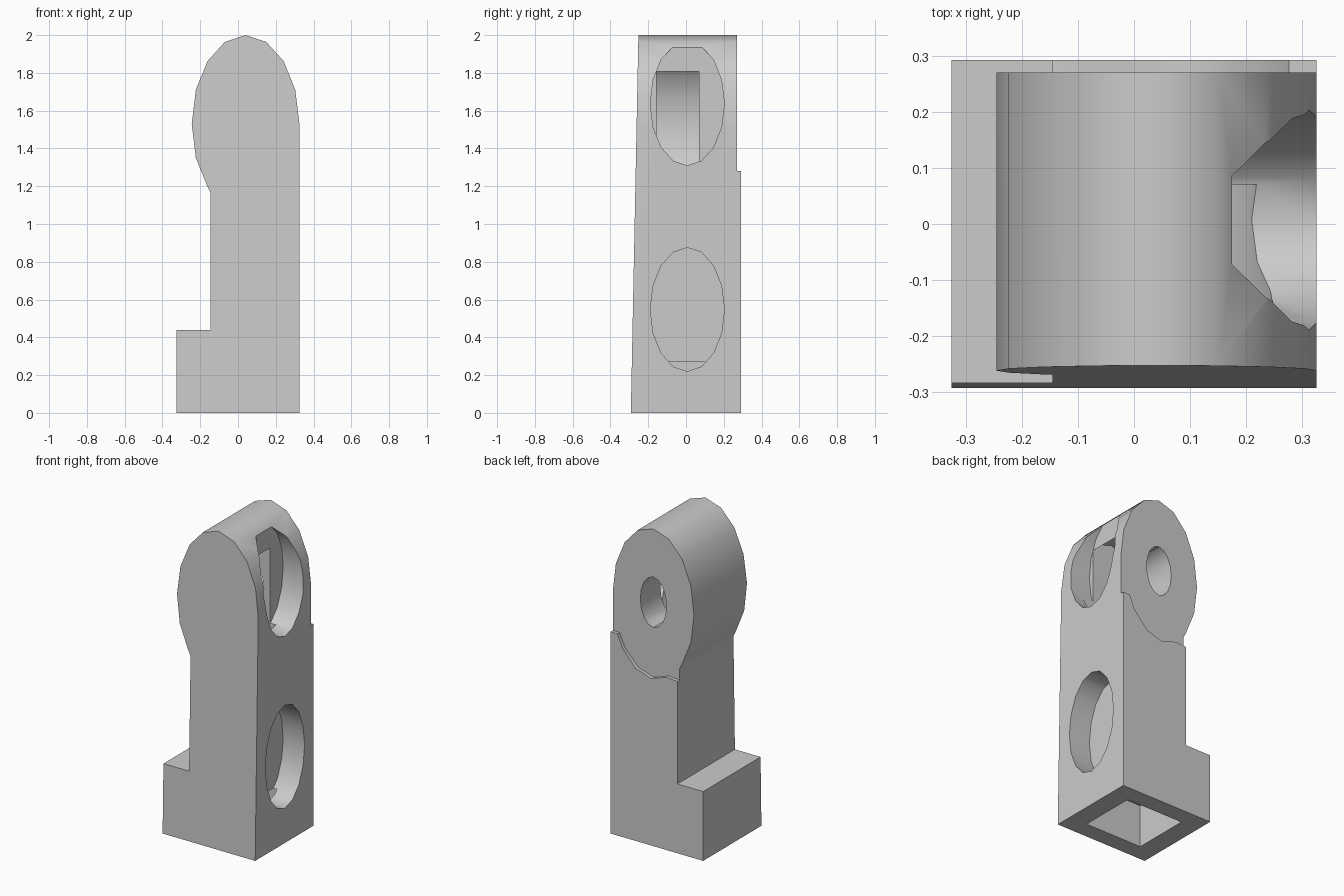
import bpy, bmesh, math

if "Cube" in bpy.data.objects:
    bpy.data.objects.remove(bpy.data.objects["Cube"])

SIDES = 16


def oval(cx, cy, rx, ry):
    return [(cx + rx * math.cos(2 * math.pi * i / SIDES),
             cy + ry * math.sin(2 * math.pi * i / SIDES)) for i in range(SIDES)]


def prism(name, outline, axis, lo, hi):
    """Extrude an outline along y (outline in x,z), x (y,z) or z (x,y)."""
    def place(p, d):
        return {'x': (d, p[0], p[1]), 'y': (p[0], d, p[1]), 'z': (p[0], p[1], d)}[axis]
    bm = bmesh.new()
    a = [bm.verts.new(place(p, lo)) for p in outline]
    b = [bm.verts.new(place(p, hi)) for p in outline]
    bm.faces.new(a)
    bm.faces.new(b[::-1])
    n = len(a)
    for i in range(n):
        bm.faces.new((a[i], b[i], b[(i + 1) % n], a[(i + 1) % n]))
    bmesh.ops.recalc_face_normals(bm, faces=bm.faces)
    mesh = bpy.data.meshes.new(name)
    bm.to_mesh(mesh)
    bm.free()
    ob = bpy.data.objects.new(name, mesh)
    bpy.context.collection.objects.link(ob)
    return ob


def cut(target, cutter):
    cutter.hide_render = True
    mod = target.modifiers.new(cutter.name, 'BOOLEAN')
    mod.operation = 'DIFFERENCE'
    mod.solver = 'EXACT'
    mod.object = cutter
    bpy.context.view_layer.objects.active = target
    bpy.ops.object.modifier_apply(modifier=mod.name)
    bpy.data.objects.remove(cutter, do_unlink=True)


# Body: foot, shank and rounded knuckle in one side profile
knuckle = oval(0.04, 1.53, 0.285, 0.47)
profile = [(-0.325, 0), (0.325, 0)] + knuckle[:11] + [(-0.145, 1.165), (-0.145, 0.44), (-0.325, 0.44)]
body = prism("finger_segment", profile, 'y', -0.292, 0.292)

# Front face leans back slightly towards the top
for v in body.data.vertices:
    if v.co.y < 0:
        v.co.y += 0.02 * v.co.z

# Shallow step around the knuckle on the back
step = [(0.4, 2.1), (0.4, 1.28), (0.276, 1.28)] + knuckle[14:10:-1] + \
       [(-0.145, 1.09), (-0.4, 1.09), (-0.4, 2.1)]
cut(body, prism("back_step", step, 'y', 0.27, 0.4))

# Two round pockets in the right side
for z in (0.5475, 1.6375):
    cut(body, prism("side_pocket", oval(0.007, z, 0.196, 0.3275), 'x', 0.175, 0.5))

# Drum-shaped chamber in the knuckle and the pin hole leading to it
cut(body, prism("chamber", oval(0.04, 1.53, 0.22, 0.36), 'y', -0.155, 0.07))
cut(body, prism("pin_hole", oval(0.04, 1.535, 0.092, 0.16), 'y', 0.0, 0.4))

# Square socket in the underside
cut(body, prism("socket", [(-0.2, -0.183), (0.2, -0.183), (0.2, 0.183), (-0.2, 0.183)],
                'z', -0.2, 0.27))

# Single plain colour
grey = bpy.data.materials.new("plain_grey")
grey.diffuse_color = (0.6, 0.6, 0.6, 1)
grey.use_nodes = True
grey.node_tree.nodes["Principled BSDF"].inputs["Base Color"].default_value = grey.diffuse_color
body.data.materials.clear()
body.data.materials.append(grey)
for p in body.data.polygons:
    p.material_index = 0

bpy.ops.object.select_all(action='DESELECT')
body.select_set(True)
bpy.context.view_layer.objects.active = body
bpy.ops.object.shade_smooth_by_angle(angle=math.radians(38))
